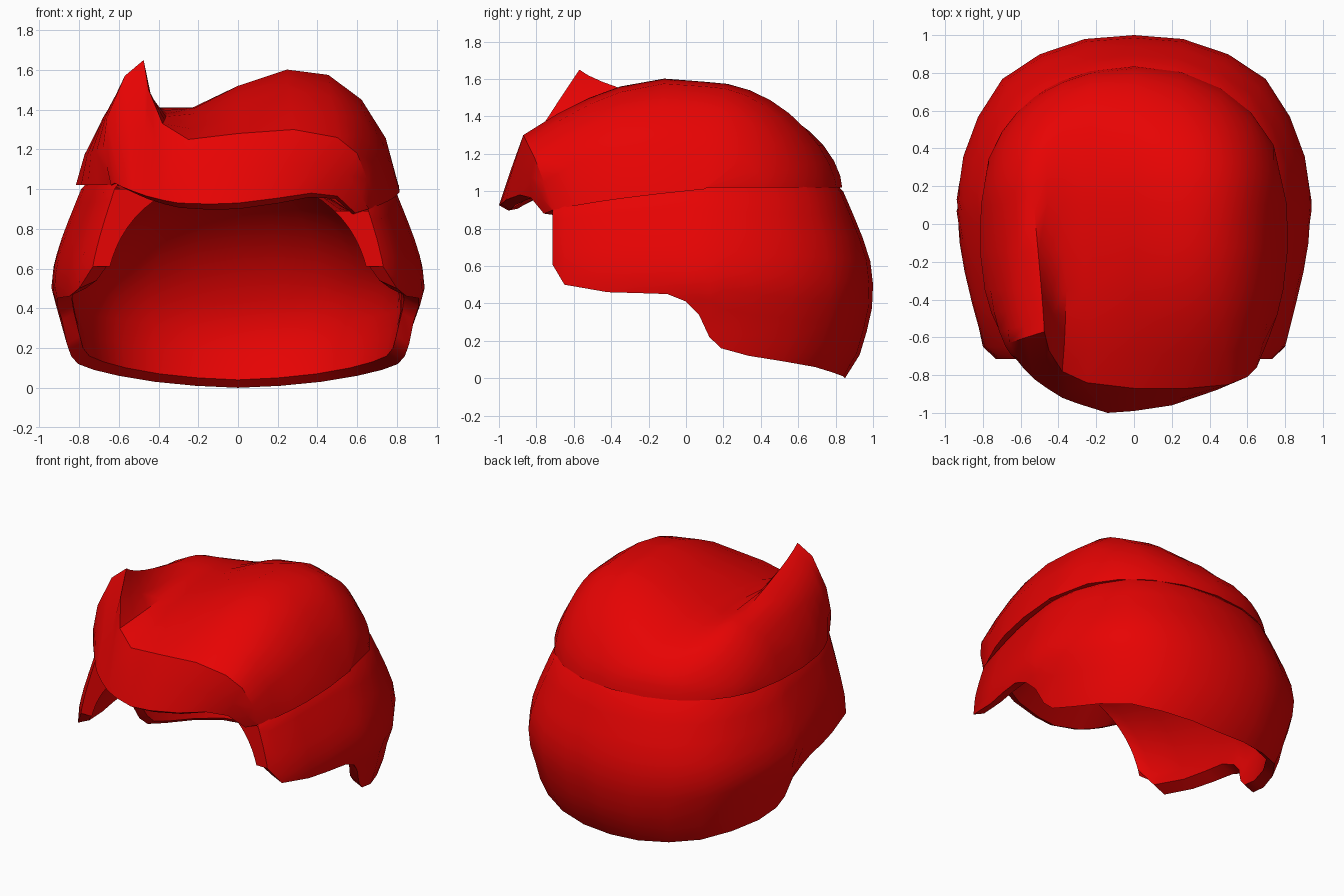
import bpy, bmesh, math
from mathutils import Vector

if "Cube" in bpy.data.objects:
    bpy.data.objects.remove(bpy.data.objects["Cube"])

red = bpy.data.materials.new("bright red")
red.diffuse_color = (0.8, 0.001, 0.001, 1)
red.use_nodes = True
red.node_tree.nodes["Principled BSDF"].inputs["Base Color"].default_value = red.diffuse_color


def interp(table, v):
    """Piecewise linear lookup in (key, value) pairs."""
    for (a, p), (b, q) in zip(table, table[1:]):
        if v <= b:
            return p + (q - p) * max(0, v - a) / (b - a)
    return table[-1][1]


def loft(name, rows):
    """Skin rows of points into a smooth sheet."""
    bm = bmesh.new()
    grid = [[bm.verts.new(p) for p in row] for row in rows]
    for r, s in zip(grid, grid[1:]):
        for i in range(len(r) - 1):
            bm.faces.new((r[i], r[i + 1], s[i + 1], s[i]))
    bmesh.ops.remove_doubles(bm, verts=bm.verts, dist=0.002)
    bmesh.ops.recalc_face_normals(bm, faces=bm.faces)
    # the rearmost faces must point backwards
    far = max(bm.faces, key=lambda f: f.calc_center_median().y * f.calc_area() ** .25)
    if far.normal.y < 0:
        bmesh.ops.reverse_faces(bm, faces=bm.faces)
    me = bpy.data.meshes.new(name)
    bm.to_mesh(me)
    bm.free()
    me.materials.append(red)
    ob = bpy.data.objects.new(name, me)
    bpy.context.collection.objects.link(ob)
    bpy.ops.object.select_all(action='DESELECT')
    ob.select_set(True)
    bpy.context.view_layer.objects.active = ob
    bpy.ops.object.shade_smooth_by_angle(angle=math.radians(36))
    return ob


# Lower shell: half outline (x, y, bottom height) from back to front
half = [(0, 1, 0), (.26, .98, .01), (.5, .9, .03), (.7, .77, .06), (.83, .57, .09),
        (.91, .36, .12), (.935, .2, .16), (.94, .13, .22), (.94, .07, .34),
        (.935, 0, .41), (.925, -.1, .45), (.9, -.25, .455), (.86, -.42, .46),
        (.8, -.65, .5), (.74, -.715, .61)]
outline = [(-x, y, z) for x, y, z in half[:0:-1]] + half
bulge = [(0, .85), (.05, .89), (.1, .92), (.2, .955), (.4, 1), (.5, 1), (.63, .985),
         (.75, .945), (.85, .905), (1, .84)]
right_top = [(-.72, .89), (-.3, .955), (.1, .995), (1, 1)]
CEILING = 1.07


def shell_point(x, y, z, f=1.0):
    s = interp(bulge, z) * f
    sx = s * (1 - .045 * min(1, max(0, (.5 - z) / .15)))
    return Vector((x * sx, y * s if y > 0 else y, z))


def lining_point(x, y, z):
    """Domed cavity for the head, open at the front."""
    p = shell_point(x, y, z, .915)
    if z < .25:
        return p
    h = (z - .25) / (CEILING - .25)
    back = max(0, 1 - h ** 2.1) ** .5
    s = back + (max(0, 1 - h ** 3) ** .5 - back) * min(1, max(0, .2 - y))
    q = Vector((x * .915 * s, y * .9 * s if y > 0 else y, z))
    q.x = math.copysign(min(abs(q.x), abs(p.x)), x)
    return q


rows = []
tops = [1.0 if x < 0 else interp(right_top, y) for x, y, _ in outline]
# groove under the cap, outer wall, then the lining back up to the ceiling
rows.append([shell_point(x, y, h, .93) + Vector((0, 0, .06))
             for (x, y, _), h in zip(outline, tops)])
for k in range(8, -1, -1):
    rows.append([shell_point(x, y, low + (h - low) * k / 8)
                 for (x, y, low), h in zip(outline, tops)])
for k in range(13):
    u = math.sin(math.pi / 2 * k / 12)
    rows.append([lining_point(x, y, low + .04 * (1 - u) + (CEILING - low - .04 * (1 - u)) * u)
                 for x, y, low in outline])
loft("lower_hair", rows)
# front ends of the shell, between outer wall and lining
for side, i in (("left", 0), ("right", -1)):
    outer = [r[i] for r in rows[9:0:-1]]
    x, y, _ = outline[i]
    loft(side + "_front_edge", [outer, [lining_point(x, y, p.z) for p in outer]])

# Upper cap: fringe edge, front ridge with raised flap, and two cross-sections
edge = [(-.64, -.69, 1.02), (-.62, -.72, 1.03), (-.58, -.77, 1.01), (-.53, -.82, .99),
        (-.46, -.87, .965), (-.38, -.92, .945), (-.3, -.95, .93), (-.14, -1, .925),
        (0, -.99, .93), (.2, -.96, .955), (.37, -.89, .98), (.5, -.83, .965),
        (.59, -.76, .88), (.66, -.71, .9)]
ridge = [(-.64, -.68, 1.02), (-.68, -.65, 1.2), (-.66, -.63, 1.36), (-.57, -.6, 1.57),
         (-.475, -.57, 1.65), (-.45, -.67, 1.5), (-.38, -.78, 1.33), (-.25, -.84, 1.25),
         (0, -.87, 1.28), (.28, -.87, 1.3), (.5, -.85, 1.26), (.6, -.81, 1.18),
         (.65, -.76, 1.05), (.66, -.71, .9)]
front_xz = [(-.79, 1.02), (-.76, 1.17), (-.68, 1.36), (-.6, 1.49), (-.49, 1.55), (-.43, 1.43),
            (-.36, 1.38), (-.22, 1.38), (0, 1.48), (.25, 1.56), (.46, 1.53), (.62, 1.41),
            (.73, 1.23), (.79, .96)]
mid_xz = [(-.81, 1.02), (-.77, 1.18), (-.7, 1.3), (-.62, 1.385), (-.53, 1.43), (-.46, 1.42),
          (-.38, 1.41), (-.23, 1.41), (0, 1.52), (.25, 1.585), (.46, 1.56), (.62, 1.44),
          (.74, 1.24), (.81, 1.01)]
A = [Vector(p) for p in ridge]
B = [Vector((x, -.35, z)) for x, z in front_xz]
C = [Vector((x, .1, z)) for x, z in mid_xz]
E = [Vector(p) for p in edge]

# underside of the fringe, running back to the cavity ceiling
rows = [[Vector((p.x * .85, -.68, CEILING - .1 * (p.x / .66) ** 2)) for p in E],
        [Vector((p.x * .98, p.y + .05, p.z - .03 * (1 - (p.x / .67) ** 2))) for p in E], E]
rows.append([e.lerp(r, .5) + Vector((0, -.01, 0)) for e, r in zip(E, A)])
for t in (0, .33, .67, 1, 1.5, 2):          # smooth sweep through the sections
    rows.append([a * ((t - 1) * (t - 2) / 2) - b * (t * (t - 2)) + c * (t * (t - 1) / 2)
                 for a, b, c in zip(A, B, C)])
for k in range(1, 10):                      # rounded back of the crown
    f = math.radians(10 * k)
    row = []
    for p in C:
        depth = .735 * max(0, 1 - abs(p.x / .81) ** 2.1) ** .48
        power = 1.35 - .5 * math.exp(-((p.x + .25) / .25) ** 2)
        row.append(Vector((p.x, .1 + depth * math.sin(f),
                           1.02 + (p.z - 1.02) * max(0, math.cos(f)) ** power)))
    rows.append(row)
# turned-in rim along the sides and back
rows = [[Vector((r[0].x * .9, r[0].y, r[0].z))] + r + [Vector((r[-1].x * .9, r[-1].y, r[-1].z))]
        for r in rows]
rows.append([Vector((p.x * .9, p.y * .9, p.z)) for p in rows[-1]])
loft("upper_hair", rows)
